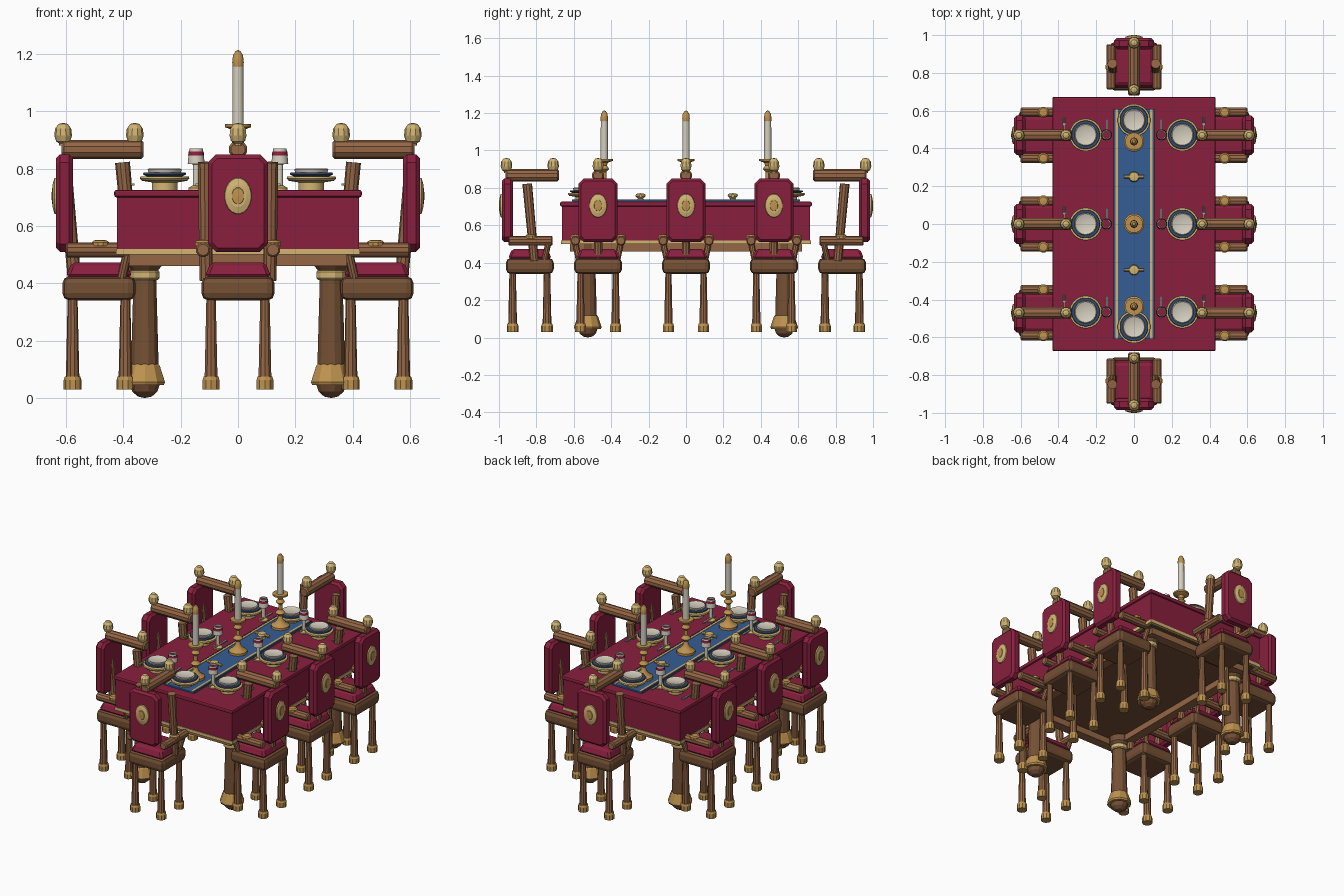
import bpy, bmesh, math
from mathutils import Matrix, Vector

if "Cube" in bpy.data.objects:
    bpy.data.objects.remove(bpy.data.objects["Cube"])

COLORS = {
    "crimson cloth": (0.25, 0.014, 0.048), "blue runner": (0.035, 0.11, 0.30),
    "wood": (0.30, 0.135, 0.06), "dark wood": (0.18, 0.082, 0.036),
    "gold": (0.52, 0.29, 0.08), "pale gold": (0.64, 0.46, 0.17),
    "ivory": (0.66, 0.62, 0.51), "navy": (0.04, 0.07, 0.14), "steel": (0.33, 0.40, 0.42),
}
MATS = {}
for n, c in COLORS.items():
    MATS[n] = bpy.data.materials.new(n)
    MATS[n].diffuse_color = (*c, 1)
T, R = Matrix.Translation, Matrix.Rotation


def lathe(bm, profile, sides=10, m=Matrix()):
    """Revolve (radius, height) points about local z."""
    rings = []
    for r, z in profile:
        n = 1 if r == 0 else sides
        rings.append([bm.verts.new(m @ Vector((r * math.cos(a), r * math.sin(a), z)))
                      for a in ((i + 0.5) * 2 * math.pi / sides for i in range(n))])
    for a, b in zip(rings, rings[1:]):
        for i in range(sides):
            j = (i + 1) % sides
            if len(a) == 1:
                bm.faces.new((a[0], b[j], b[i]))
            elif len(b) == 1:
                bm.faces.new((a[i], a[j], b[0]))
            else:
                bm.faces.new((a[i], a[j], b[j], b[i]))
    for r in (rings[0], rings[-1]):
        if len(r) > 2:
            bm.faces.new(r)


def rod(bm, a, b, r0, r1=None, sides=10, chamfer=0.0):
    """Tapered rod from a to b with optional chamfered ends."""
    a, b = Vector(a), Vector(b)
    d = b - a
    r1, n = r1 or r0, d.length
    prof = [(r0, 0), (r1, n)]
    if chamfer:
        prof = [(r0 - chamfer, 0), (r0, chamfer), (r1, n - chamfer), (r1 - chamfer, n)]
    lathe(bm, prof, sides, T(a) @ d.to_track_quat('Z', 'Y').to_matrix().to_4x4())


def box(bm, lo, hi, bevel=0, seg=1, taper=1):
    lo, hi = Vector(lo), Vector(hi)
    m = T((lo + hi) / 2) @ Matrix.Diagonal((*(hi - lo), 1))
    vs = bmesh.ops.create_cube(bm, size=1, matrix=m)["verts"]
    c = (lo + hi) / 2
    for v in vs:
        if v.co.z > c.z:
            v.co.x, v.co.y = c.x + (v.co.x - c.x) * taper, c.y + (v.co.y - c.y) * taper
    if bevel:
        es = list({e for v in vs for e in v.link_edges})
        bmesh.ops.bevel(bm, geom=es, offset=bevel, segments=seg, profile=0.5, affect='EDGES')


def mesh(name, mat, build):
    bm = bmesh.new()
    build(bm)
    bmesh.ops.recalc_face_normals(bm, faces=bm.faces)
    me = bpy.data.meshes.new(name)
    bm.to_mesh(me)
    bm.free()
    me.materials.append(MATS[mat])
    return me


def place(me, m=Matrix()):
    ob = bpy.data.objects.new(me.name, me)
    ob.matrix_world = m
    bpy.context.collection.objects.link(ob)
    return ob


def part(name, mat, build):
    return place(mesh(name, mat, build))


def each(points, fn):
    return lambda bm: [fn(bm, *p) for p in points]


S = (-1, 1)
CORNERS = [(x, y) for x in S for y in S]

# ---- Chair, facing local +y ----
def back_panel(bm):
    w, c, z0, z1 = 0.105, 0.028, 0.51, 0.85
    out = [(-w + c, z0), (w - c, z0), (w, z0 + c), (w, z1 - c), (w - c, z1), (-w + c, z1), (-w, z1 - c), (-w, z0 + c)]
    f = bm.faces.new([bm.verts.new((x, -0.15, z)) for x, z in out])
    g = bmesh.ops.extrude_face_region(bm, geom=[f])["geom"]
    bmesh.ops.translate(bm, verts=[v for v in g if isinstance(v, bmesh.types.BMVert)], vec=(0, 0.06, 0))
    es = [e for e in bm.edges if abs(e.verts[0].co.y - e.verts[1].co.y) < 1e-5]
    bmesh.ops.bevel(bm, geom=es, offset=0.014, segments=1, affect='EDGES')


def medallion(prof, sides):
    m = T((0, -0.148, 0.705)) @ R(math.pi / 2, 4, 'X') @ Matrix.Diagonal((0.048, 0.065, 1, 1))
    return lambda bm: lathe(bm, prof, sides, m)


FINIAL = [(0.014, 0.88), (0.014, 0.888), (0.024, 0.895), (0.031, 0.915), (0.028, 0.94), (0.016, 0.956), (0, 0.96)]
chair = [
    mesh("chair_seat", "dark wood", lambda b: box(b, (-.128, -.128, .34), (.128, .128, .425), .026, 2)),
    mesh("chair_cushion", "crimson cloth", lambda b: box(b, (-.117, -.117, .42), (.117, .117, .473), .012, 1, .82)),
    mesh("chair_legs", "wood", each(CORNERS, lambda b, x, y: rod(
        b, (x * .094, y * .092, .05), (x * .094, y * .092, .36), .024, .017))),
    mesh("chair_feet", "gold", each(CORNERS, lambda b, x, y: lathe(
        b, [(.031, .03), (.031, .062), (.027, .075)], 10, T((x * .094, y * .092, 0))))),
    mesh("chair_back_panel", "crimson cloth", back_panel),
    mesh("chair_medallion", "pale gold", medallion([(1, 0), (.95, .008), (.6, .014), (0, .014)], 20)),
    mesh("chair_medallion_centre", "gold", medallion([(.48, .012), (.44, .016), (0, .0175)], 12)),
    mesh("chair_arms", "wood", each([(s,) for s in S], lambda b, s: rod(
        b, (s * .122, -.115, .517), (s * .122, .122, .517), .026, chamfer=.006))),
    mesh("chair_arm_posts", "wood", each([(s,) for s in S], lambda b, s: rod(
        b, (s * .105, .08, .42), (s * .122, .1, .51), .016))),
    mesh("chair_arm_caps", "gold", each([(s,) for s in S], lambda b, s: lathe(
        b, [(.03, .53), (.03, .543), (.022, .55), (0, .552)], 10, T((s * .122, .005, 0))))),
    mesh("chair_crest_beam", "wood", lambda b: rod(b, (0, -.13, .867), (0, .155, .867), .033, chamfer=.008)),
    mesh("chair_finials", "pale gold", each([(s,) for s in S], lambda b, s: lathe(b, FINIAL, 10, T((0, s * .125, 0))))),
]
end_posts = mesh("chair_back_posts", "wood", each([(s,) for s in S], lambda b, s: rod(
    b, (s * .112, .024, .41), (s * .115, -.014, .822), .023, .026)))
side_posts = mesh("chair_back_posts", "wood", each([(-.085,), (.12,)], lambda b, y: rod(
    b, (0, y, .41), (0, y - .038, .822), .023, .026)))

seats = [((0, -.835), 0, end_posts), ((0, .835), math.pi, end_posts)]
for y in (-.47, 0, .47):
    seats += [((-.485, y), -math.pi / 2, side_posts), ((.485, y), math.pi / 2, side_posts)]
for (x, y), a, posts in seats:
    for me in chair + [posts]:
        place(me, T((x, y, 0)) @ R(a, 4, 'Z'))

# ---- Table ----
def ring_walls(x, y, t, z0, z1):
    def build(b):
        for s in S:
            box(b, (s * x - t / 2, -y - t / 2, z0), (s * x + t / 2, y + t / 2, z1))
            box(b, (-x + t / 2, s * y - t / 2, z0), (x - t / 2, s * y + t / 2, z1))
    return build


part("tablecloth_top", "crimson cloth", lambda b: box(b, (-.432, -.673, .7), (.432, .673, .726), .008, 2))
part("tablecloth_skirt", "crimson cloth", ring_walls(.415, .656, .014, .515, .71))
part("tablecloth_hem", "pale gold", ring_walls(.416, .657, .02, .5, .52))
part("table_top", "dark wood", lambda b: box(b, (-.4, -.64, .5), (.4, .64, .695)))
part("table_apron", "wood", ring_walls(.35, .59, .06, .46, .505))

LEGS = [T((x * .325, y * .525, 0)) for x, y in CORNERS]


def turned(prof, sides=12):
    return lambda b: [lathe(b, prof, sides, m) for m in LEGS]


part("table_legs", "dark wood", turned([(.05, .1), (.049, .14), (.041, .42), (.044, .44), (.06, .46), (.06, .5)]))
part("table_leg_balls", "dark wood", turned([(0, 0), (.025, .005), (.045, .022), (.054, .048), (.05, .07)]))
part("table_leg_bases", "gold", turned([(.07, .045), (.074, .055), (.055, .112), (.05, .118)], 10))
part("table_leg_collars", "pale gold", turned([(.048, .412), (.053, .418), (.053, .44), (.046, .447)]))

# ---- Runner ----
part("runner", "blue runner", lambda b: box(b, (-.108, -.608, .724), (.108, .608, .735)))
part("runner_stripes", "pale gold", each([(s,) for s in S], lambda b, s: box(
    b, (s * .092 - .007, -.606, .73), (s * .092 + .007, .606, .738))))
part("runner_edges", "navy", each([(s,) for s in S], lambda b, s: box(
    b, (s * .105 - .003, -.609, .73), (s * .105 + .003, .609, .737))))

# ---- Tableware ----
smooth = []


def ware(name, mat, prof, spots, sides=24):
    smooth.append(part(name, mat, lambda b: [lathe(b, prof, sides, T((*p, 0))) for p in spots]))


ROWS = (-.466, 0, .472)
sides_xy = [(s, y) for s in S for y in ROWS]
plates = [(s * .256, y) for s, y in sides_xy] + [(0, -.545), (0, .55)]
ware("charger_plates", "pale gold", [(.045, .726), (.045, .752), (.08, .758), (.087, .766), (.085, .773), (0, .773)], plates)
ware("plate_rims", "navy", [(.06, .772), (.076, .78), (.074, .787), (0, .787)], plates)
ware("plates", "ivory", [(.056, .785), (.06, .797), (.055, .801), (.048, .797), (0, .797)], plates)

cups = [(s * .146, y) for s, y in sides_xy]
ware("goblet_feet", "pale gold", [(.028, .726), (.028, .733), (.012, .742), (0, .742)], cups, 16)
ware("goblets", "ivory", [(.011, .735), (.011, .815), (.03, .817), (.029, .83), (.024, .87), (.019, .87), (.019, .85), (0, .85)], cups, 16)
ware("goblet_bands", "crimson cloth", [(.0285, .846), (.0265, .86)], cups, 16)

candles = [(0, y) for y in (-.437, 0, .437)]
ware("candlesticks", "gold", [(.055, .735), (.055, .75), (.035, .762), (.018, .785), (.012, .81), (.03, .83), (.012, .85),
     (.012, .885), (.027, .9), (.014, .92), (.02, .935), (.047, .945), (.047, .955), (0, .955)], candles, 16)
ware("candles", "ivory", [(.02, .95), (.019, 1.157)], candles, 16)
ware("flames", "gold", [(.019, 1.155), (.021, 1.17), (.018, 1.195), (.009, 1.21), (0, 1.214)], candles, 12)

# Little two-handled dishes on the runner
dishes = [(0, -.243), (0, .25)]
ware("dishes", "pale gold", [(.02, .735), (.014, .742), (.028, .757), (.024, .768), (0, .772)], dishes, 16)
part("dish_handles", "pale gold", each(dishes, lambda b, x, y: rod(b, (x - .052, y, .758), (x + .052, y, .758), .009, sides=8)))

# Forks outside the plates, knives by the goblets
def fork(b, s, y):
    x = s * .37
    box(b, (x - .009, y + .05, .742), (x + .009, y + .062, .748))
    for d in (-.007, 0, .007):
        box(b, (x + d - .002, y + .06, .742), (x + d + .002, y + .094, .748))


part("forks", "steel", each(sides_xy, fork))
part("fork_handles", "pale gold", each(sides_xy, lambda b, s, y: box(
    b, (s * .37 - .004, y - .03, .741), (s * .37 + .004, y + .052, .748))))
part("knives", "steel", each(sides_xy, lambda b, s, y: box(
    b, (s * .143 - .006, y + .03, .741), (s * .143 + .006, y + .085, .747))))
part("knife_handles", "pale gold", each(sides_xy, lambda b, s, y: box(
    b, (s * .143 - .005, y - .035, .74), (s * .143 + .005, y + .032, .749))))

bpy.context.view_layer.update()
for ob in smooth:
    ob.select_set(True)
bpy.context.view_layer.objects.active = smooth[0]
bpy.ops.object.shade_smooth_by_angle(angle=math.radians(32))

for m in bpy.data.materials:
    if m.users and not m.is_grease_pencil:
        m.use_nodes = True
        m.node_tree.nodes["Principled BSDF"].inputs["Base Color"].default_value = m.diffuse_color
